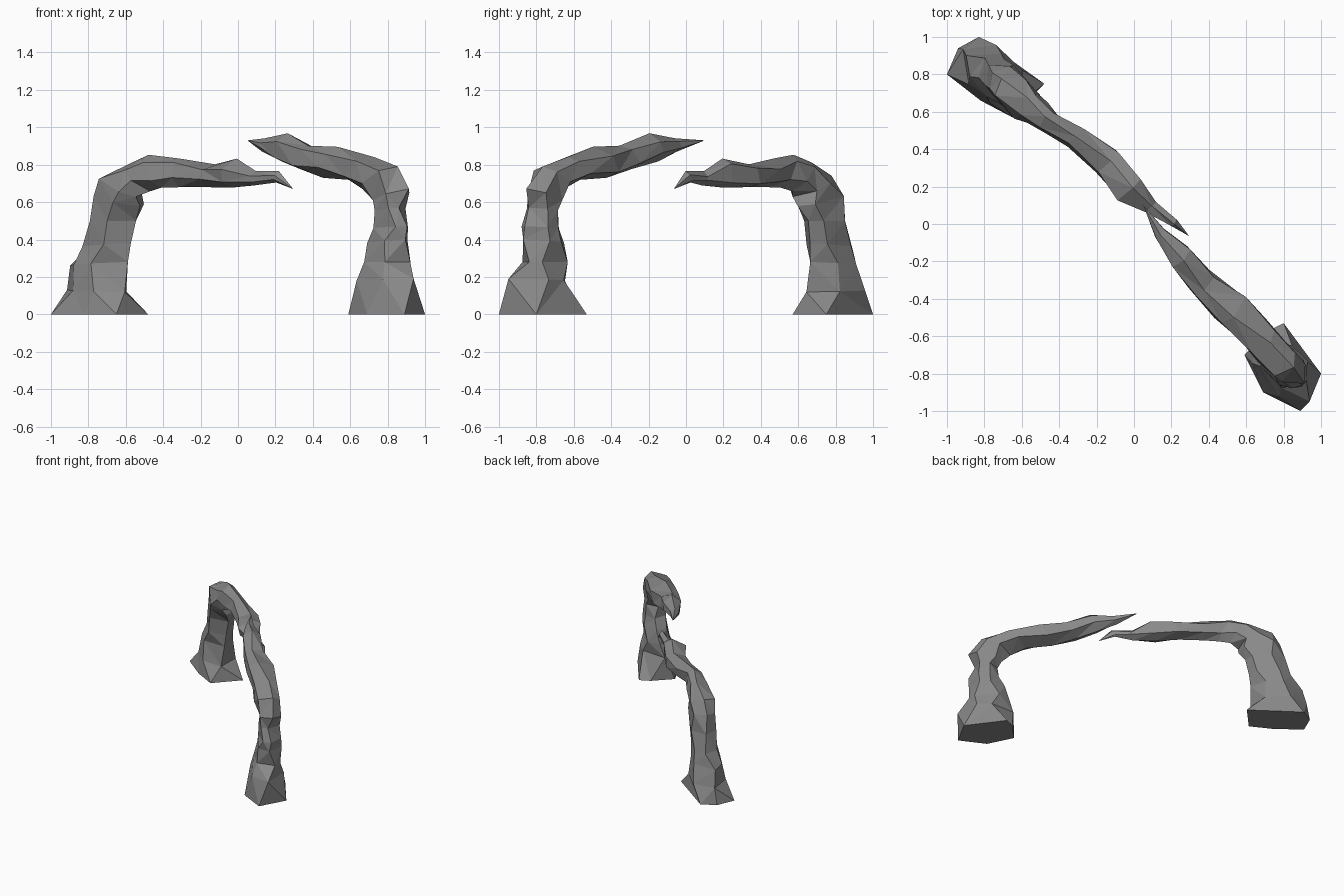
import bpy, bmesh, math, random
from mathutils import Vector

rock = bpy.data.materials.new("dark_rock")
rock.diffuse_color = (.25, .25, .25, 1)


def place(s, t, z):
    # s runs along the arch's diagonal, t across it
    return Vector((s + t, -s + t, z))


def half_arch(name, base, stations, tip, seed):
    rng = random.Random(seed)
    bm = bmesh.new()
    rings = [[bm.verts.new((x, y, 0)) for x, y in base]]
    # Six-sided rough rings: outer s, outer z, inner s, inner z, offset t, half width
    for so, zo, si, zi, t, w in stations:
        outer, inner = place(so, t, zo), place(si, t, zi)
        mid, half = (outer + inner) / 2, (outer - inner) / 2
        ring = []
        for k in range(6):
            a = math.pi * k / 3 + rng.uniform(-0.3, 0.3)
            side = Vector((w, w, 0)) * math.sin(a) * 1.14
            ring.append(bm.verts.new(mid + half * math.cos(a) * 1.04 + side))
        rings.append(ring)
    bm.faces.new(rings[0])
    for a, b in zip(rings, rings[1:]):
        for k in range(6):
            n = (k + 1) % 6
            bm.faces.new((a[k], a[n], b[n], b[k]))
    # Pointed end
    end = bm.verts.new(place(*tip))
    for k in range(6):
        bm.faces.new((rings[-1][k], rings[-1][(k + 1) % 6], end))
    bmesh.ops.triangulate(bm, faces=[f for f in bm.faces if len(f.verts) == 4],
                          quad_method='SHORT_EDGE')
    bmesh.ops.recalc_face_normals(bm, faces=bm.faces)
    mesh = bpy.data.meshes.new(name)
    bm.to_mesh(mesh)
    bm.free()
    mesh.materials.append(rock)
    bpy.context.collection.objects.link(bpy.data.objects.new(name, mesh))


# Left pillar with the lower arm
half_arch(
    "left_rock_arm",
    [(-.94, .94), (-.83, 1), (-.48, .75), (-.65, .57), (-.82, .66), (-1, .8)],
    [(-.92, .13, -.63, .12, .025, .085),
     (-.90, .26, -.63, .28, .025, .07),
     (-.84, .36, -.62, .38, .03, .065),
     (-.81, .50, -.60, .50, .035, .065),
     (-.78, .64, -.565, .58, .035, .07),
     (-.74, .74, -.56, .63, .025, .065),
     (-.62, .81, -.52, .66, .04, .05),
     (-.525, .85, -.46, .68, .045, .04),
     (-.39, .83, -.38, .68, .075, .042),
     (-.23, .80, -.25, .68, .10, .058),
     (-.10, .83, -.12, .68, .085, .06),
     (.00, .765, .00, .69, .09, .025),
     (.11, .765, .09, .705, .11, .015)],
    (.18, .115, .67), 3)

# Right pillar with the upper arm
half_arch(
    "right_rock_arm",
    [(.89, -1), (1, -.8), (.8, -.53), (.72, -.57), (.59, -.7), (.69, -.9)],
    [(.94, .19, .65, .18, .01, .08),
     (.88, .28, .67, .28, .02, .065),
     (.88, .40, .69, .38, .025, .06),
     (.88, .47, .72, .46, .025, .055),
     (.85, .57, .73, .55, .025, .052),
     (.88, .67, .71, .60, .03, .052),
     (.81, .79, .66, .67, .025, .062),
     (.68, .84, .58, .72, .03, .067),
     (.515, .895, .44, .73, .035, .066),
     (.365, .90, .31, .78, .022, .058),
     (.23, .965, .19, .82, .035, .045),
     (.10, .94, .09, .87, .045, .022)],
    (-.025, .075, .93), 8)
